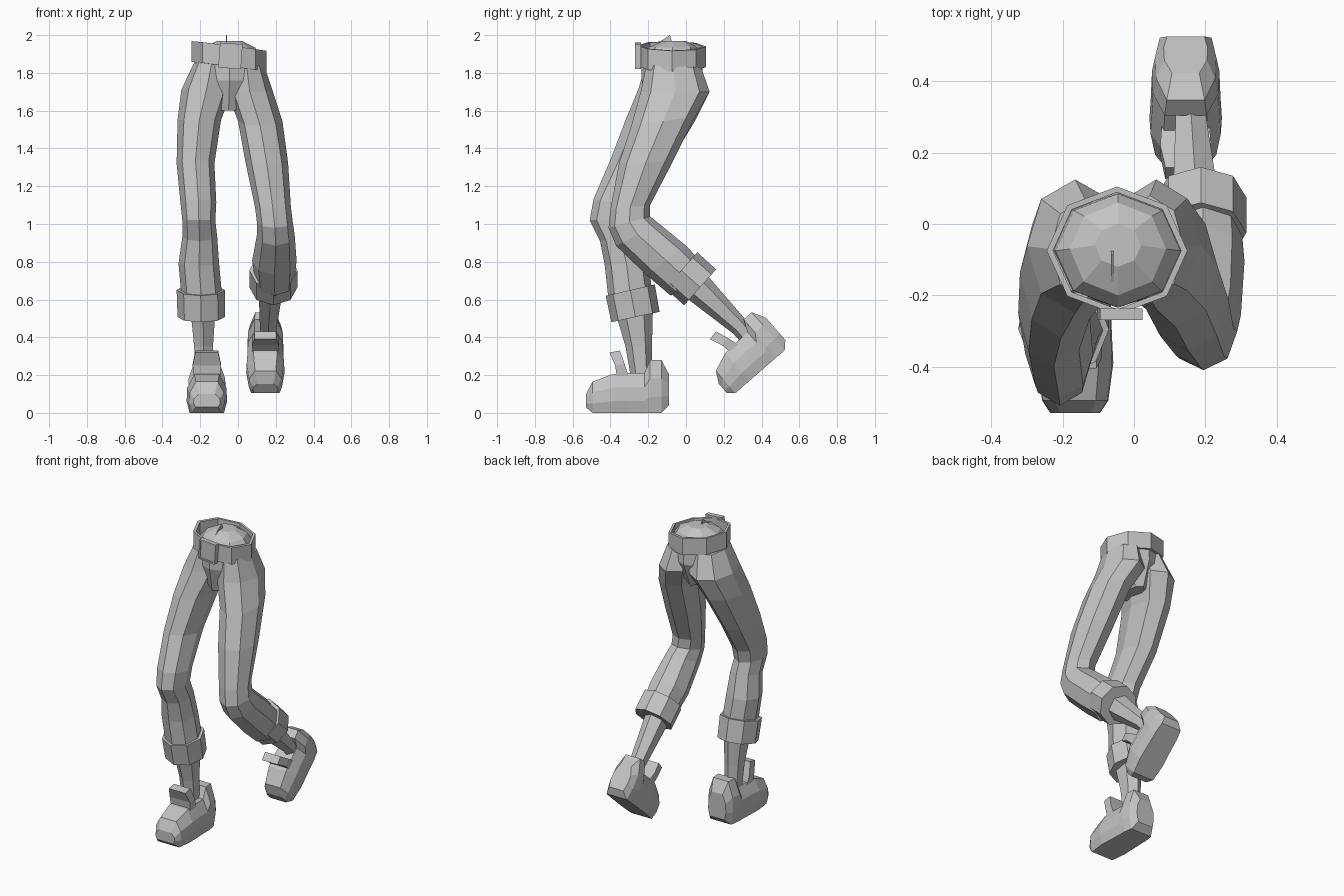
import bpy, bmesh
from math import sin, cos, pi, radians
from mathutils import Vector, Matrix

cube = bpy.data.objects.get("Cube")
if cube:
    bpy.data.objects.remove(cube, do_unlink=True)

grey = bpy.data.materials.new("plain_grey")
grey.use_nodes = True
GREY = (0.55, 0.55, 0.55, 1)
grey.diffuse_color = GREY
grey.node_tree.nodes["Principled BSDF"].inputs["Base Color"].default_value = GREY


def loft(name, rings, closed=False, matrix=None):
    """Skin a list of rings; cap the ends, or join last to first when closed."""
    bm = bmesh.new()
    rows = [[bm.verts.new(p) for p in ring] for ring in rings]
    n = len(rows[0])
    pairs = list(zip(rows, rows[1:])) + ([(rows[-1], rows[0])] if closed else [])
    for a, b in pairs:
        for i in range(n):
            j = (i + 1) % n
            bm.faces.new((a[i], a[j], b[j], b[i]))
    if not closed:
        bm.faces.new(rows[0])
        bm.faces.new(rows[-1])
    bmesh.ops.recalc_face_normals(bm, faces=bm.faces)
    if matrix:
        bm.transform(matrix)
    mesh = bpy.data.meshes.new(name)
    bm.to_mesh(mesh)
    bm.free()
    mesh.materials.append(grey)
    obj = bpy.data.objects.new(name, mesh)
    bpy.context.collection.objects.link(obj)
    return obj


def oval(front, back, x0, x1, n=8):
    """Ring through a front and a back (y, z) point, spanning x0 to x1."""
    f, b = Vector((0, *front)), Vector((0, *back))
    mid, half = (f + b) / 2, (f - b) / 2
    mid.x = (x0 + x1) / 2
    side = Vector(((x1 - x0) / 2, 0, 0))
    return [mid + half * cos(2 * pi * i / n) + side * sin(2 * pi * i / n)
            for i in range(n)]


def limb(name, sections, n=8):
    return loft(name, [oval(*s, n) for s in sections])


# Trouser legs, hip to cuff
limb("right_trouser_leg", [
    ((-.21, 1.86), (.07, 1.84), -.235, -.04),
    ((-.25, 1.72), (.125, 1.70), -.30, -.03),
    ((-.32, 1.55), (.05, 1.55), -.32, -.09),
    ((-.40, 1.34), (-.10, 1.30), -.325, -.125),
    ((-.49, 1.13), (-.24, 1.10), -.305, -.115),
    ((-.51, 1.02), (-.26, 1.02), -.295, -.12),
    ((-.455, .91), (-.24, .95), -.295, -.11),
    ((-.43, .78), (-.20, .80), -.315, -.10),
    ((-.41, .60), (-.18, .65), -.30, -.085)])
limb("left_trouser_leg", [
    ((-.21, 1.84), (.08, 1.83), -.05, .14),
    ((-.24, 1.70), (.125, 1.70), -.06, .185),
    ((-.29, 1.52), (.05, 1.57), .0, .235),
    ((-.355, 1.32), (-.07, 1.33), .04, .265),
    ((-.40, 1.08), (-.19, 1.10), .09, .28),
    ((-.41, .98), (-.19, 1.04), .10, .29),
    ((-.37, .885), (-.14, 1.0), .10, .30),
    ((-.21, .73), (0, .885), .075, .31),
    ((-.08, .62), (.10, .78), .09, .30)])

# Rolled cuffs
limb("right_cuff", [((-.425, .62), (-.165, .68), -.325, -.07),
                    ((-.395, .48), (-.14, .535), -.32, -.07)])
limb("left_cuff", [((-.11, .66), (.06, .85), .06, .315),
                   ((-.01, .57), (.16, .76), .06, .315)])

# Shins below the cuffs
limb("right_shin", [((-.37, .52), (-.175, .56), -.26, -.11),
                    ((-.32, .35), (-.18, .36), -.24, -.125),
                    ((-.28, .12), (-.18, .12), -.23, -.13)], 6)
limb("left_shin", [((.0, .61), (.12, .72), .10, .245),
                   ((.25, .42), (.31, .50), .11, .21),
                   ((.33, .33), (.39, .40), .11, .20)], 6)

# Pelvis with a domed top inside the belt
limb("pelvis", [((-.12, 1.97), (.0, 1.97), -.11, .02),
                ((-.20, 1.935), (.06, 1.935), -.18, .09),
                ((-.235, 1.885), (.085, 1.885), -.22, .13),
                ((-.235, 1.76), (.09, 1.76), -.24, .15),
                ((-.20, 1.60), (.03, 1.60), -.10, .0)])


# Belt: a hollow band, lower on the left
def belt_ring(scale, dz):
    ring = oval((-.255, 1.89), (.105, 1.885), -.245, .15)
    mid = sum(ring, Vector()) / len(ring)
    out = [mid + (p - mid) * scale for p in ring]
    return [p + Vector((0, 0, dz - .13 * (p.x - mid.x))) for p in out]


loft("belt", [belt_ring(1, -.055), belt_ring(1, .055),
              belt_ring(.91, .055), belt_ring(.91, -.055)], closed=True)


# Buckle: a raised frame around a plate
def square(w, h, y):
    return [(-w, y, -h), (w, y, -h), (w, y, h), (-w, y, h)]


place = Matrix.Translation((-.04, -.257, 1.89)) @ Matrix.Rotation(radians(4), 4, 'Y')
loft("buckle_frame", [square(.06, .066, .02), square(.06, .066, -.012),
                      square(.05, .056, -.012), square(.05, .056, .02)], True, place)
loft("buckle_plate", [square(.052, .058, .02), square(.052, .058, -.006)], matrix=place)

# Loose belt tip standing above the waist
loft("belt_tip", [[(x, -.16, 1.95), (x, -.07, 1.95), (x, -.085, 2.0)]
                  for x in (-.064, -.058)])


# Shoes: sections from heel to toe as y, bottom, top, half width
def shoe_ring(y, z0, z1, w):
    h = z1 - z0
    right = [(.85 * w, z0), (w, z0 + .3 * h), (.97 * w, z0 + .65 * h), (.62 * w, z1)]
    return [(x, y, z) for x, z in right] + [(-x, y, z) for x, z in reversed(right)]


def shoe(side, matrix):
    loft(side + "_shoe", [shoe_ring(*s) for s in (
        (-.09, .04, .205, .065), (-.13, 0, .28, .09), (-.19, 0, .28, .10),
        (-.22, 0, .21, .10), (-.31, 0, .21, .103), (-.39, 0, .205, .107),
        (-.495, 0, .165, .093), (-.53, .03, .10, .07))], matrix=matrix)
    loft(side + "_shoe_tongue", [
        [(-w, a, za), (w, a, za), (w, b, zb), (-w, b, zb)]
        for w, a, za, b, zb in ((.07, -.365, .18, -.30, .18),
                                (.075, -.375, .25, -.325, .26),
                                (.06, -.405, .32, -.35, .33))], matrix=matrix)


shoe("right", Matrix.Translation((-.165, 0, 0)))
shoe("left", Matrix.Translation((.145, .25, .095)) @ Matrix.Rotation(radians(41), 4, 'X')
     @ Matrix.Scale(.95, 4) @ Matrix.Translation((0, .51, 0)))
